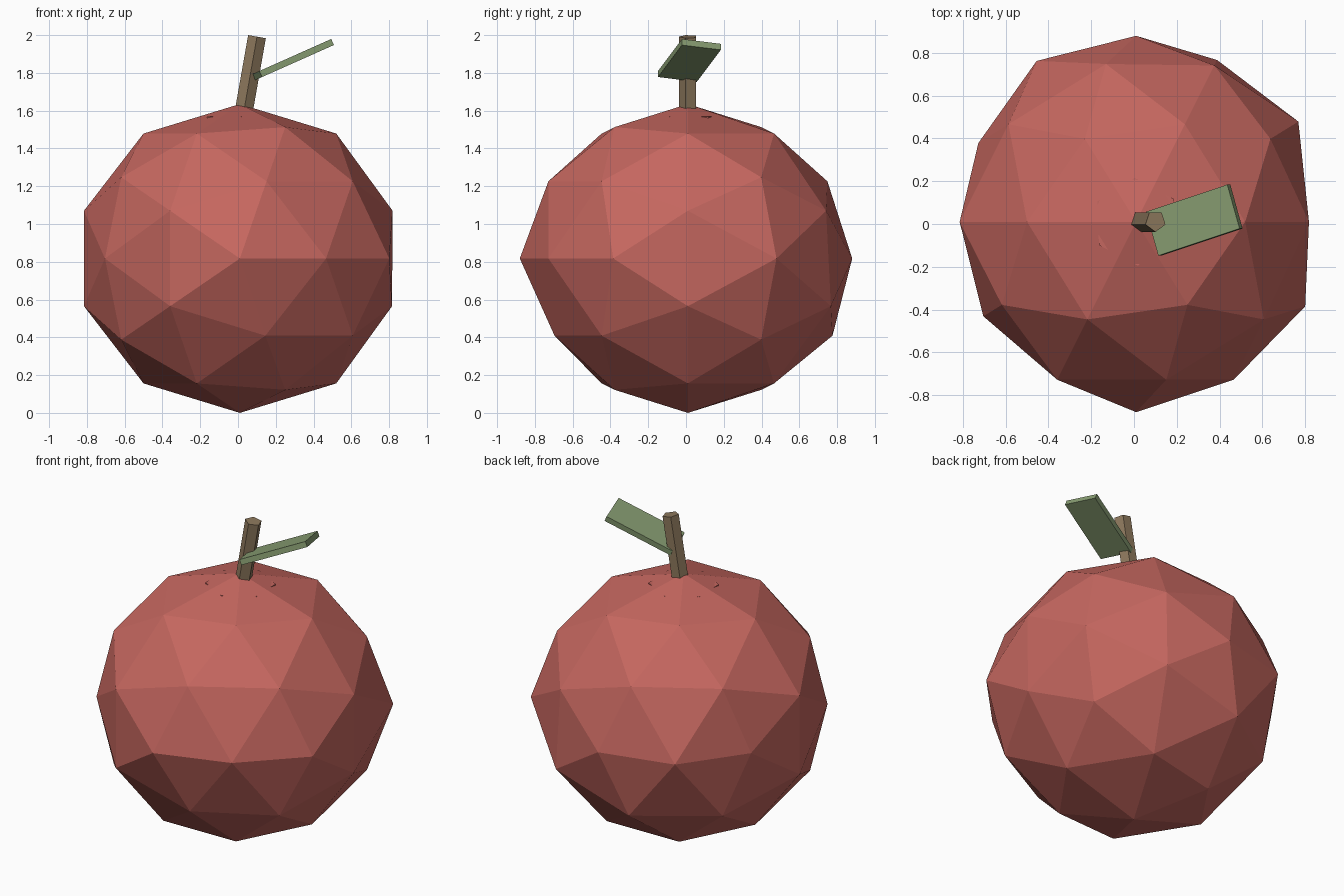
import bpy
import math
from mathutils import Matrix, Vector

cube = bpy.data.objects.get("Cube")
if cube:
    bpy.data.objects.remove(cube, do_unlink=True)


def material(name, color):
    mat = bpy.data.materials.new(name)
    mat.use_nodes = True
    rgba = (*color, 1)
    mat.diffuse_color = rgba
    mat.node_tree.nodes["Principled BSDF"].inputs["Base Color"].default_value = rgba
    return mat


def finish(name, mat, matrix):
    # Name the newest primitive, bake its placement and colour it
    obj = bpy.context.object
    obj.name = obj.data.name = name
    obj.data.transform(matrix)
    obj.data.materials.append(mat)
    return obj


def turn(degrees, axis):
    return Matrix.Rotation(math.radians(degrees), 4, axis)


red = material("apple red", (0.56, 0.135, 0.115))
brown = material("stem brown", (0.27, 0.19, 0.11))
green = material("leaf green", (0.24, 0.33, 0.165))

# Fruit body: faceted sphere with an edge midpoint at the pole
CENTRE = Vector((0.01, 0.01, 0.8175))
bpy.ops.mesh.primitive_ico_sphere_add(subdivisions=2, radius=1)
body = finish("fruit_body", red, turn(-58.28, 'Z') @ turn(-31.72, 'Y'))

# Slight hand-shaped unevenness around the girth: angle, height, reach
LUMPS = [(0, .31, .85), (0, -.31, .847), (32, 0, .892), (63, -.31, .89),
         (63, .31, .86), (90, 0, .87), (101, -.5, .9), (122, 0, .885),
         (153, 0, .825), (-148, 0, .84), (-79, -.5, .83), (-90, 0, .89),
         (-26, 0, .884)]
for v in body.data.vertices:
    reach = 0.868
    for angle, height, value in LUMPS:
        a = math.radians(angle)
        side = math.sqrt(1 - height * height)
        spot = Vector((side * math.cos(a), side * math.sin(a), height))
        if (v.co - spot).length < 0.1:
            reach = value
    v.co = Vector((v.co.x * reach, v.co.y * reach, v.co.z * CENTRE.z)) + CENTRE

# Crown plate: only its two tips show beside the stem
bpy.ops.mesh.primitive_cylinder_add(vertices=6, radius=0.205, depth=0.04)
finish("crown_plate", red,
       Matrix.Translation((0.01, 0.01, 1.55)) @ turn(32 - 90, 'Z'))

# Stem: leaning five-sided rod
bpy.ops.mesh.primitive_cylinder_add(vertices=5, radius=0.05, depth=0.42)
finish("stem", brown,
       Matrix.Translation((0.064, 0.013, 1.785)) @ turn(10, 'Y') @ turn(180, 'Z'))

# Leaf: thin slab turned in its plane, then tilted upward
bpy.ops.mesh.primitive_cube_add(size=1)
finish("leaf", green,
       Matrix.Translation((0.282, 0.018, 1.866)) @ turn(-24, 'Y') @ turn(17, 'Z')
       @ Matrix.Diagonal((0.435, 0.215, 0.035, 1)))
